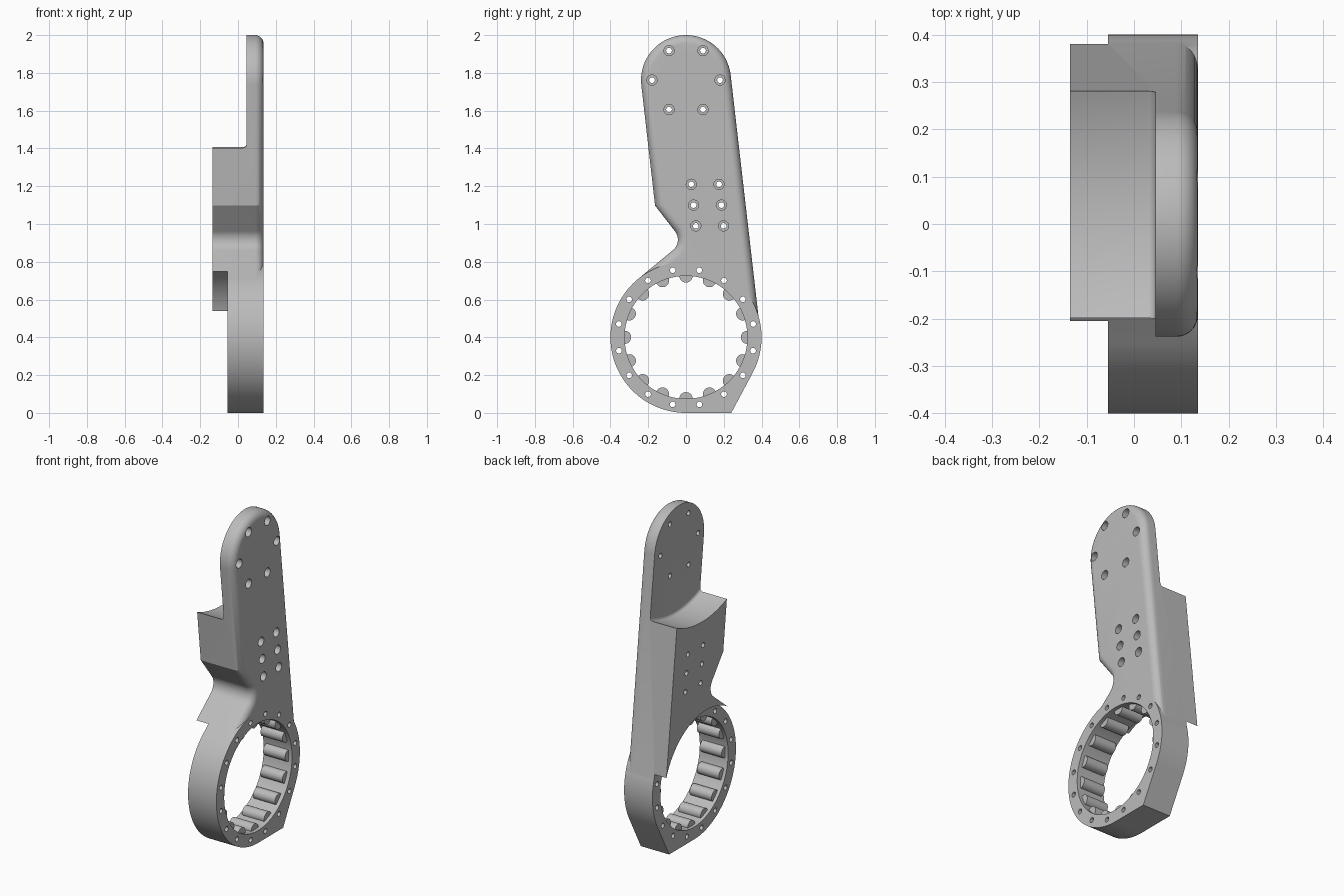
import bpy, bmesh, math

cube = bpy.data.objects.get("Cube")
if cube:
    bpy.data.objects.remove(cube, do_unlink=True)

FRONT, BACK, RING_BACK = 0.135, -0.135, -0.055
RING_Z, RING_R, BORE_R = 0.4, 0.4, 0.325

metal = bpy.data.materials.new("light grey metal")
metal.use_nodes = True
grey = (0.5, 0.5, 0.5, 1)
metal.diffuse_color = grey
metal.node_tree.nodes["Principled BSDF"].inputs["Base Color"].default_value = grey


def arc(cy, cz, r, a0, a1, n):
    """Points (y, z) along an arc, angles in degrees."""
    angles = [math.radians(a0 + (a1 - a0) * i / n) for i in range(n + 1)]
    return [(cy + r * math.cos(a), cz + r * math.sin(a)) for a in angles]


def circle(cy, cz, r, n):
    return arc(cy, cz, r, 0, 360, n)[:-1]


def inset(pts, d):
    """Move a counter-clockwise outline inwards by d with mitred corners."""
    out = []
    for i, (y, z) in enumerate(pts):
        (py, pz), (ny, nz) = pts[i - 1], pts[(i + 1) % len(pts)]
        l0, l1 = math.hypot(y - py, z - pz), math.hypot(ny - y, nz - z)
        a = (-(z - pz) / l0, (y - py) / l0)
        b = (-(nz - z) / l1, (ny - y) / l1)
        k = d / (1 + a[0] * b[0] + a[1] * b[1])
        out.append((y + (a[0] + b[0]) * k, z + (a[1] + b[1]) * k))
    return out


def add_prism(bm, pts, x0, x1, rounding=0.0, steps=8):
    """Extrude an outline along x, optionally rounding the edge at x1."""
    layers = [(x0, 0.0)]
    if rounding:
        for i in range(steps + 1):
            t = math.pi / 2 * i / steps
            layers.append((x1 - rounding + rounding * math.sin(t),
                           rounding * (1 - math.cos(t))))
    else:
        layers.append((x1, 0.0))
    loops = [[bm.verts.new((x, y, z)) for y, z in (inset(pts, d) if d else pts)]
             for x, d in layers]
    n = len(pts)
    for lo, hi in zip(loops, loops[1:]):
        for i in range(n):
            j = (i + 1) % n
            bm.faces.new((lo[i], lo[j], hi[j], hi[i]))
    bm.faces.new(loops[-1])
    bm.faces.new(loops[0][::-1])


def make(name, prisms):
    bm = bmesh.new()
    for p in prisms:
        add_prism(bm, *p)
    bmesh.ops.recalc_face_normals(bm, faces=bm.faces)
    mesh = bpy.data.meshes.new(name)
    bm.to_mesh(mesh)
    bm.free()
    mesh.materials.append(metal)
    obj = bpy.data.objects.new(name, mesh)
    bpy.context.collection.objects.link(obj)
    return obj


def combine(target, tool, operation):
    mod = target.modifiers.new(tool.name, 'BOOLEAN')
    mod.operation, mod.solver, mod.object = operation, 'EXACT', tool
    bpy.context.view_layer.objects.active = target
    bpy.ops.object.modifier_apply(modifier=mod.name)
    bpy.data.objects.remove(tool, do_unlink=True)


def smooth(obj):
    bpy.ops.object.select_all(action='DESELECT')
    obj.select_set(True)
    bpy.context.view_layer.objects.active = obj
    bpy.ops.object.shade_smooth_by_angle(angle=math.radians(25))


# Arm: leaning plate with round top, notched neck and rounded front edge
outline = [(0.385, 0.50)]
outline += arc(0, 1.762, 0.238, 6.6, 186.6, 48)
outline += [(-0.164, 1.098)]
outline += arc(-0.115, 0.917, 0.072, 39.8, -49.2, 16)
outline += [(-0.261, 0.703)]
outline += arc(0, RING_Z, 0.345, 130.8, 14, 40)
arm = make("arm_bracket", [(outline, BACK, FRONT, 0.045)])

# Recess behind the upper arm, with a scooped lower edge and small fillet
scoop = arc(0.037, 1.955, 0.6, 215, 325, 64) + [(0.6, 2.3), (-0.6, 2.3)]
combine(arm, make("recess_cutter", [(scoop, -0.4, 0.045, 0.018, 4)]), 'DIFFERENCE')

# Clearance where the rear block stops above the ring
combine(arm, make("clearance_cutter",
                  [(circle(0, RING_Z, 0.405, 128), -0.4, RING_BACK)]), 'DIFFERENCE')

# Bearing ring with a corner foot
ring = arc(0, RING_Z, RING_R, -28, 270, 110) + [(0.24, 0)]
combine(arm, make("ring", [(ring, RING_BACK, FRONT)]), 'UNION')
combine(arm, make("bore_cutter",
                  [(circle(0, RING_Z, BORE_R, 128), -0.4, 0.4)]), 'DIFFERENCE')

# Bolt holes: circle of six on top, two columns of three below, sixteen on the ring
arm_holes = circle(0, 1.762, 0.18, 6)
for row in range(3):
    for side in (0, 0.147):
        arm_holes.append((0.028 + 0.012 * row + side, 1.21 - 0.11 * row))
ring_holes = arc(0, RING_Z, 0.362, 11.25, 348.75, 15)
through = [(circle(y, z, 0.015, 20), -0.4, 0.4) for y, z in arm_holes + ring_holes]
combine(arm, make("hole_cutter", through), 'DIFFERENCE')
bores = [(circle(y, z, 0.027, 24), FRONT - 0.045, 0.4) for y, z in arm_holes]
combine(arm, make("counterbore_cutter", bores), 'DIFFERENCE')
smooth(arm)

# Rollers around the bore
rollers = make("bore_rollers", [(circle(y, z, 0.035, 28), -0.035, 0.112)
                                for y, z in circle(0, RING_Z, BORE_R, 16)])
smooth(rollers)
